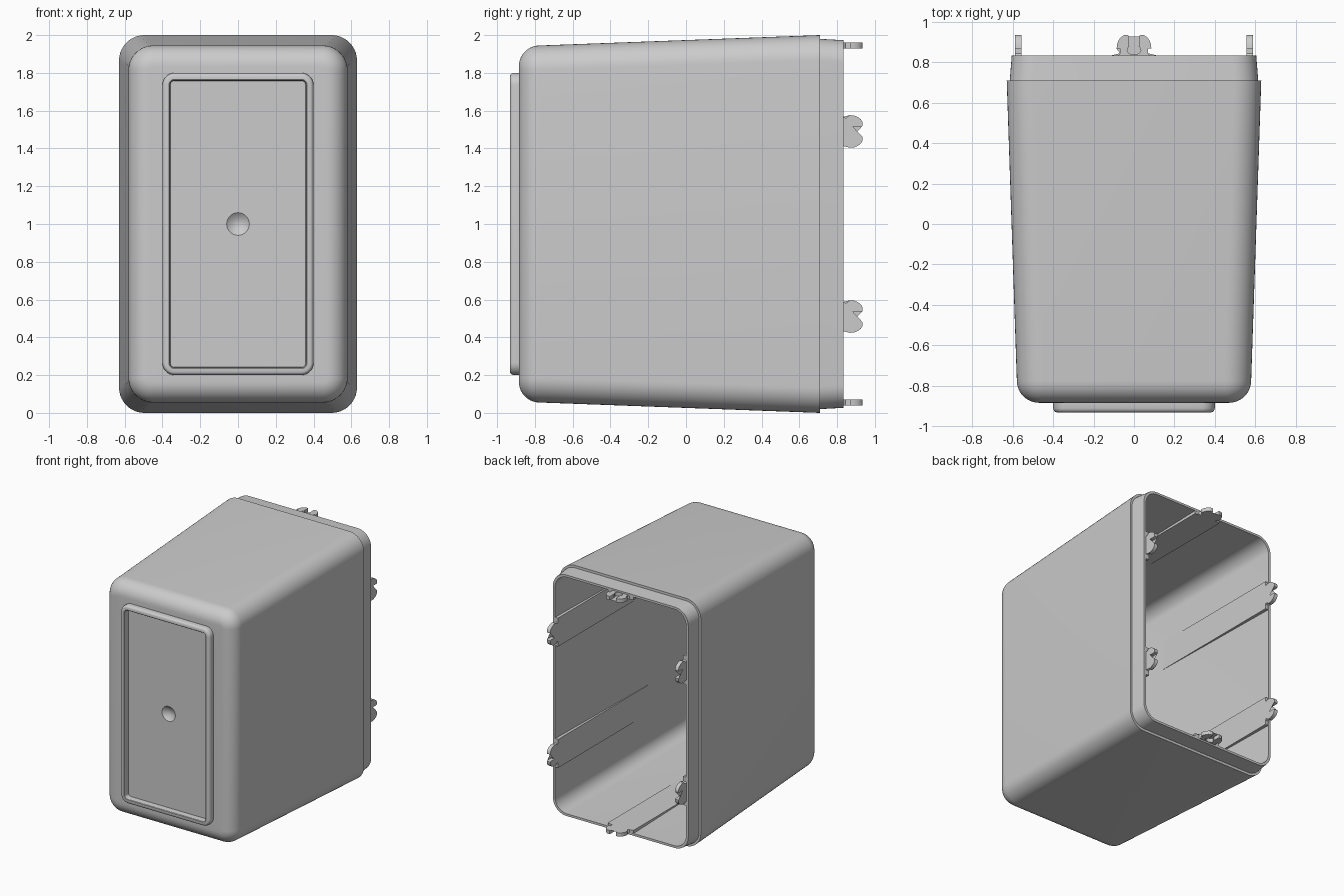
import bpy, bmesh
from math import sin, cos, pi, radians

if "Cube" in bpy.data.objects:
    bpy.data.objects.remove(bpy.data.objects["Cube"], do_unlink=True)

grey = bpy.data.materials.new("plain grey")
grey.use_nodes = True
colour = (0.6, 0.6, 0.6, 1)
grey.diffuse_color = colour
grey.node_tree.nodes["Principled BSDF"].inputs["Base Color"].default_value = colour

MID = 1.0  # height of the model's centre


def finish(name, bm):
    bmesh.ops.recalc_face_normals(bm, faces=bm.faces)
    mesh = bpy.data.meshes.new(name)
    bm.to_mesh(mesh)
    bm.free()
    mesh.materials.append(grey)
    obj = bpy.data.objects.new(name, mesh)
    bpy.context.collection.objects.link(obj)
    bpy.ops.object.select_all(action="DESELECT")
    obj.select_set(True)
    bpy.context.view_layer.objects.active = obj
    bpy.ops.object.shade_smooth_by_angle(angle=radians(30))
    return obj


def rounded_rect(y, hx, hz, r, seg=10):
    """Rounded rectangle outline in the plane at depth y."""
    pts = []
    for q, (sx, sz) in enumerate([(1, 1), (-1, 1), (-1, -1), (1, -1)]):
        for i in range(seg + 1):
            a = (q + i / seg) * pi / 2
            pts.append((sx * (hx - r) + r * cos(a), y, MID + sz * (hz - r) + r * sin(a)))
    return pts


def fillet(y, hx, hz, r, corner, seg=10):
    """Sections that round a wall into a flat end, starting at the end."""
    rings = []
    for i in range(seg + 1):
        a = i / seg * pi / 2
        inset = r * (1 - sin(a))
        rings.append((y + r * (1 - cos(a)), hx - inset, hz - inset, corner - inset))
    return rings


# Hollow housing: one loft from the inside floor, around the rim, to the front
sections = fillet(-0.85, 0.55, 0.915, 0.09, 0.1)
sections += [
    (0.835, 0.585, 0.955, 0.105),   # rim, inside edge
    (0.835, 0.605, 0.973, 0.12),    # rim, outside edge
    (0.71, 0.615, 0.98, 0.12),      # foot of the lip
    (0.71, 0.63, 1.0, 0.135),       # step to the outer wall
]
sections += reversed(fillet(-0.885, 0.58, 0.945, 0.11, 0.13))

# Raised frame on the front
for y, inset in [(-0.885, 0), (-0.912, 0), (-0.922, 0.003), (-0.929, 0.009), (-0.932, 0.016),
                 (-0.932, 0.034), (-0.929, 0.038), (-0.92, 0.041), (-0.885, 0.042)]:
    sections.append((y, 0.4 - inset, 0.8 - inset, 0.065 - inset))

# Round dimple in the middle of the panel
DIMPLE, DEPTH = 0.06, 0.025
for i in range(8):
    r = DIMPLE * (1 - i / 8)
    sections.append((-0.885 + DEPTH * (1 - (r / DIMPLE) ** 2), r, r, r))

bm = bmesh.new()
loops = [[bm.verts.new(p) for p in rounded_rect(*s)] for s in sections]
for a, b in zip(loops, loops[1:]):
    for i in range(len(a)):
        j = (i + 1) % len(a)
        bm.faces.new((a[i], a[j], b[j], b[i]))
bm.faces.new(loops[0])
bm.faces.new(loops[-1])
bmesh.ops.remove_doubles(bm, verts=bm.verts, dist=0.00001)
finish("housing", bm)

# Half outline of a snap clip with the long pad that fades into the wall
half = [(0.115, -0.33), (0.115, 0.834), (0.078, 0.834), (0.07, 0.845), (0.07, 0.868),
        (0.086, 0.868), (0.084, 0.89), (0.076, 0.91), (0.064, 0.926), (0.048, 0.935),
        (0.03, 0.935), (0.026, 0.928), (0.026, 0.88)]
for i in range(6):
    a = radians(50 - i * 28)
    half.append((0.034 * cos(a), 0.862 + 0.024 * sin(a)))
outline = half + [(-u, y) for u, y in reversed(half)]


def clip(name, place, inner, outer):
    """Extrude the clip outline between two distances from the centre."""
    bm = bmesh.new()
    lo = [bm.verts.new(place(u, y, inner)) for u, y in outline]
    hi = [bm.verts.new(place(u, y, outer)) for u, y in outline]
    bm.faces.new(lo)
    bm.faces.new(reversed(hi))
    for i in range(len(lo)):
        j = (i + 1) % len(lo)
        bm.faces.new((lo[j], lo[i], hi[i], hi[j]))
    bmesh.ops.triangulate(bm, faces=[f for f in bm.faces if len(f.verts) > 4])
    finish(name, bm)


# Two clips on each side wall
for side, sx in (("left", 1), ("right", -1)):
    for level, z in (("upper", 1.49), ("lower", 0.51)):
        clip(f"{side}_{level}_clip", lambda u, y, t: (sx * t, y, z + u), 0.558, 0.588)

# One clip on the top wall and one on the bottom wall
for level, sz in (("top", 1), ("bottom", -1)):
    clip(f"{level}_clip", lambda u, y, t: (u, y, MID + sz * t), 0.93, 0.96)
